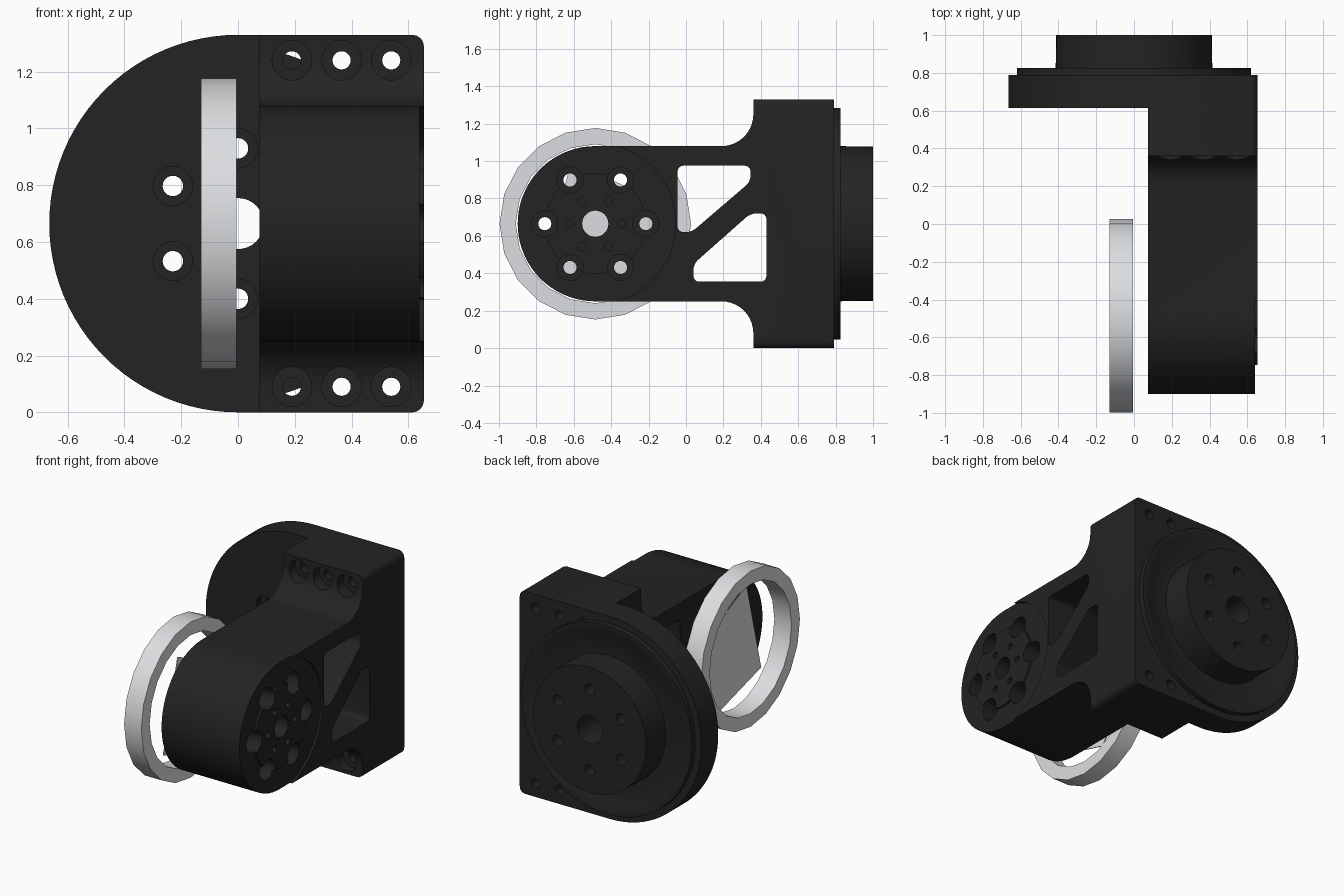
import bpy, bmesh
from math import sin, cos, pi, radians

if "Cube" in bpy.data.objects:
    bpy.data.objects.remove(bpy.data.objects["Cube"])

MID = 0.665            # height of both rotation axes
TIP = (-0.485, MID)    # arm joint centre (y, z)
HUB = (0.0, MID)       # hub centre (x, z)


def material(name, rgb):
    m = bpy.data.materials.new(name)
    m.use_nodes = True
    m.diffuse_color = (*rgb, 1)
    m.node_tree.nodes["Principled BSDF"].inputs["Base Color"].default_value = (*rgb, 1)
    return m


BLACK = material("black plastic", (0.017, 0.017, 0.017))
SILVER = material("silver grey", (0.72, 0.73, 0.75))


def place(axis, t, a, b):
    return (t, a, b) if axis == "x" else (a, t, b)


def prism(bm, pts, axis, t0, t1, corner=0):
    """Extrude a flat outline along an axis, optionally rounding its corners."""
    lo = [bm.verts.new(place(axis, t0, *p)) for p in pts]
    hi = [bm.verts.new(place(axis, t1, *p)) for p in pts]
    n = len(pts)
    bm.faces.new(lo)
    bm.faces.new(hi[::-1])
    for i in range(n):
        bm.faces.new((lo[i], hi[i], hi[(i + 1) % n], lo[(i + 1) % n]))
    if corner:
        edges = [bm.edges.get((u, v)) for u, v in zip(lo, hi)]
        bmesh.ops.bevel(bm, geom=edges, offset=corner, segments=4, profile=0.5, affect="EDGES")


def lathe(bm, profile, axis, centre, seg=32, closed=False):
    """Spin (position, radius) pairs around an axis; closed makes a ring."""
    rings = [[bm.verts.new(place(axis, t, centre[0] + r * cos(2 * pi * i / seg),
                                 centre[1] + r * sin(2 * pi * i / seg)))
              for i in range(seg)] for t, r in profile]
    pairs = list(zip(rings, rings[1:]))
    if closed:
        pairs.append((rings[-1], rings[0]))
    else:
        bm.faces.new(rings[0])
        bm.faces.new(rings[-1][::-1])
    for p, q in pairs:
        for i in range(seg):
            j = (i + 1) % seg
            bm.faces.new((p[i], p[j], q[j], q[i]))


def circle(centre, radius, count, start=0):
    return [(centre[0] + radius * cos(radians(start) + 2 * pi * i / count),
             centre[1] + radius * sin(radians(start) + 2 * pi * i / count)) for i in range(count)]


def arc(centre, radius, a0, a1, n):
    return [(centre[0] + radius * cos(radians(a0 + (a1 - a0) * i / n)),
             centre[1] + radius * sin(radians(a0 + (a1 - a0) * i / n))) for i in range(n + 1)]


def finish(name, bm, mat):
    bmesh.ops.recalc_face_normals(bm, faces=bm.faces)
    mesh = bpy.data.meshes.new(name)
    bm.to_mesh(mesh)
    bm.free()
    mesh.materials.append(mat)
    obj = bpy.data.objects.new(name, mesh)
    bpy.context.collection.objects.link(obj)
    return obj


def select(obj):
    bpy.ops.object.select_all(action="DESELECT")
    obj.select_set(True)
    bpy.context.view_layer.objects.active = obj


def cut(obj, bm):
    tool = finish("cutter", bm, BLACK)
    tool.hide_render = True
    mod = obj.modifiers.new("cut", "BOOLEAN")
    mod.operation, mod.solver, mod.object = "DIFFERENCE", "EXACT", tool
    select(obj)
    bpy.ops.object.modifier_apply(modifier=mod.name)
    bpy.data.objects.remove(tool)


def smooth(obj, angle=30):
    select(obj)
    bpy.ops.object.shade_smooth_by_angle(angle=radians(angle))


# Arm: rounded tip, filleted shoulders and square mounting block
upper = arc((0.19, 1.25), 0.17, 0, -90, 10)
upper = [(0.79, 2 * MID), (0.36, 2 * MID)] + upper
lower = [(y, 2 * MID - z) for y, z in reversed(upper)]
outline = upper + arc(TIP, 0.415, 90, 270, 36) + lower
bm = bmesh.new()
prism(bm, outline, "x", 0.075, 0.655)
outer = [e for e in bm.edges if all(v.co.x > 0.65 and abs(v.co.z - MID) > 0.66 for v in e.verts)
         and abs(e.verts[0].co.y - e.verts[1].co.y) > 0.3]
bmesh.ops.bevel(bm, geom=outer, offset=0.04, segments=4, profile=0.5, affect="EDGES")
arm = finish("arm", bm, BLACK)

# Shallow recess around the raised joint disc
bm = bmesh.new()
lathe(bm, [(0.64, 0.27), (0.7, 0.27), (0.7, 0.43), (0.64, 0.43)], "x", TIP, 64, True)
cut(arm, bm)

# Truss windows, joint holes and counterbored mounting holes
bm = bmesh.new()
prism(bm, [(-0.045, 0.975), (0.345, 0.975), (0.345, 0.89), (0.03, 0.62), (-0.045, 0.62)],
      "x", 0, 0.8, 0.03)
prism(bm, [(0.43, 0.355), (0.43, 0.72), (0.345, 0.72), (0.04, 0.45), (0.04, 0.355)],
      "x", 0, 0.8, 0.03)
lathe(bm, [(0, 0.07), (0.8, 0.07)], "x", TIP)
for c in circle(TIP, 0.27, 6):
    lathe(bm, [(0, 0.035), (0.5, 0.035), (0.5, 0.07), (0.8, 0.07)], "x", c, 24)
for c in circle(TIP, 0.14, 6):
    lathe(bm, [(0.55, 0.022), (0.8, 0.022)], "x", c, 12)
for x in (0.19, 0.365, 0.54):
    for z in (MID - 0.575, MID + 0.575):
        lathe(bm, [(0.1, 0.07), (0.42, 0.07), (0.42, 0.032), (0.9, 0.032)], "y", (x, z), 24)
cut(arm, bm)
smooth(arm)

# Half-round back plate beside the mounting block
bm = bmesh.new()
prism(bm, [(0.075, 0), (0.075, 2 * MID)] + arc(HUB, MID, 90, 270, 48), "y", 0.615, 0.79)
plate = finish("back_plate", bm, BLACK)
bm = bmesh.new()
lathe(bm, [(0.5, 0.09), (0.9, 0.09)], "y", HUB)
for c in circle(HUB, 0.265, 6, 30):
    lathe(bm, [(0.5, 0.069), (0.66, 0.069), (0.66, 0.036), (0.9, 0.036)], "y", c, 24)
cut(plate, bm)
smooth(plate)

# Stepped flange with a shallow groove around the output hub
bm = bmesh.new()
lathe(bm, [(0.789, 0.62), (0.825, 0.62), (0.825, 0.58), (0.803, 0.54), (0.803, 0.415),
           (1.0, 0.412)], "y", HUB, 64)
hub = finish("output_hub", bm, BLACK)
bm = bmesh.new()
lathe(bm, [(0.7, 0.09), (1.1, 0.09)], "y", HUB)
for c in circle(HUB, 0.265, 6, 30):
    lathe(bm, [(0.7, 0.036), (1.1, 0.036)], "y", c, 24)
cut(hub, bm)
smooth(hub)

# Faceted bearing ring
bm = bmesh.new()
lathe(bm, [(-0.13, 0.512), (-0.005, 0.512), (-0.005, 0.425), (-0.13, 0.425)], "x", TIP, 20, True)
smooth(finish("bearing_ring", bm, SILVER))

# Thin partial cover inside the ring
bm = bmesh.new()
cover = [(-0.13, 0.33), (0.41, 0.09), (0.4, -0.14), (0.17, -0.39), (-0.28, -0.26)]
prism(bm, [(TIP[0] + y, MID + z) for y, z in cover], "x", -0.011, -0.005)
finish("ring_cover", bm, SILVER)
